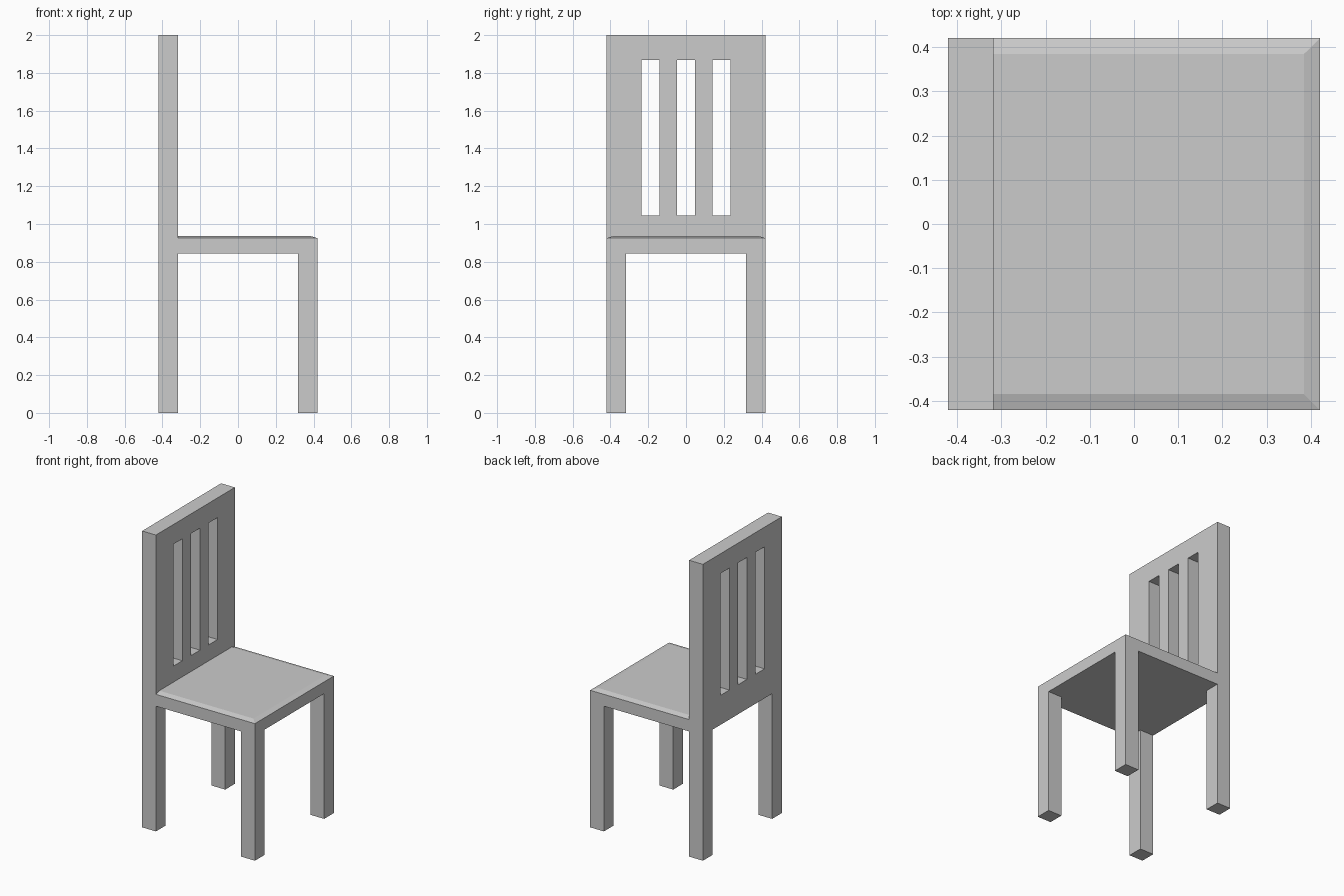
import bpy, bmesh, math
from itertools import product

if "Cube" in bpy.data.objects:
    bpy.data.objects.remove(bpy.data.objects["Cube"])

HALF, LEG = 0.421, 0.318            # outer half width, inner edge of legs
UNDER, EDGE, TOP = 0.845, 0.925, 0.936
BEVEL = 0.036


def block_solid(name, cuts, filled, reshape=None):
    """Outer skin of the filled cells in a box lattice given by x, y, z cuts."""
    bm = bmesh.new()
    cells = {c for c in product(*(range(len(k) - 1) for k in cuts)) if filled(*c)}
    verts = {}

    def vert(idx):
        if idx not in verts:
            verts[idx] = bm.verts.new([cuts[a][idx[a]] for a in range(3)])
        return verts[idx]

    for cell in cells:
        for axis, side in product(range(3), (0, 1)):
            other = list(cell)
            other[axis] += 2 * side - 1
            if tuple(other) in cells:
                continue
            corners = []
            for du, dv in ((0, 0), (1, 0), (1, 1), (0, 1)):
                i = list(cell)
                i[axis] += side
                i[(axis + 1) % 3] += du
                i[(axis + 2) % 3] += dv
                corners.append(vert(tuple(i)))
            bm.faces.new(corners if side else corners[::-1])
    if reshape:
        for v in bm.verts:
            reshape(v.co)
    bmesh.ops.dissolve_limit(bm, angle_limit=math.radians(1),
                             verts=bm.verts[:], edges=bm.edges[:])
    mesh = bpy.data.meshes.new(name)
    bm.to_mesh(mesh)
    bm.free()
    obj = bpy.data.objects.new(name, mesh)
    bpy.context.collection.objects.link(obj)
    return obj


# Seat with four legs and a raised, chamfered top
def chamfer_seat(co):
    if co.z > EDGE + 0.001:
        if co.x > 0.4:
            co.x -= BEVEL
        if abs(co.y) > 0.4:
            co.y -= math.copysign(BEVEL, co.y)


def seat_cell(i, j, k):
    return (i != 1 and j != 1, True, i > 0)[k]


grid = [-HALF, -LEG, LEG, HALF]
block_solid("seat_and_legs", (grid, grid, [0, UNDER, EDGE, TOP]),
            seat_cell, chamfer_seat)

# Backrest with three vertical slots
slot_edges = [c + s for c in (-0.1875, 0, 0.1875) for s in (-0.0485, 0.0485)]
block_solid("backrest",
            ([-HALF, -LEG], [-HALF, *slot_edges, HALF], [EDGE, 1.044, 1.867, 2.0]),
            lambda i, j, k: k != 1 or j % 2 == 0)
